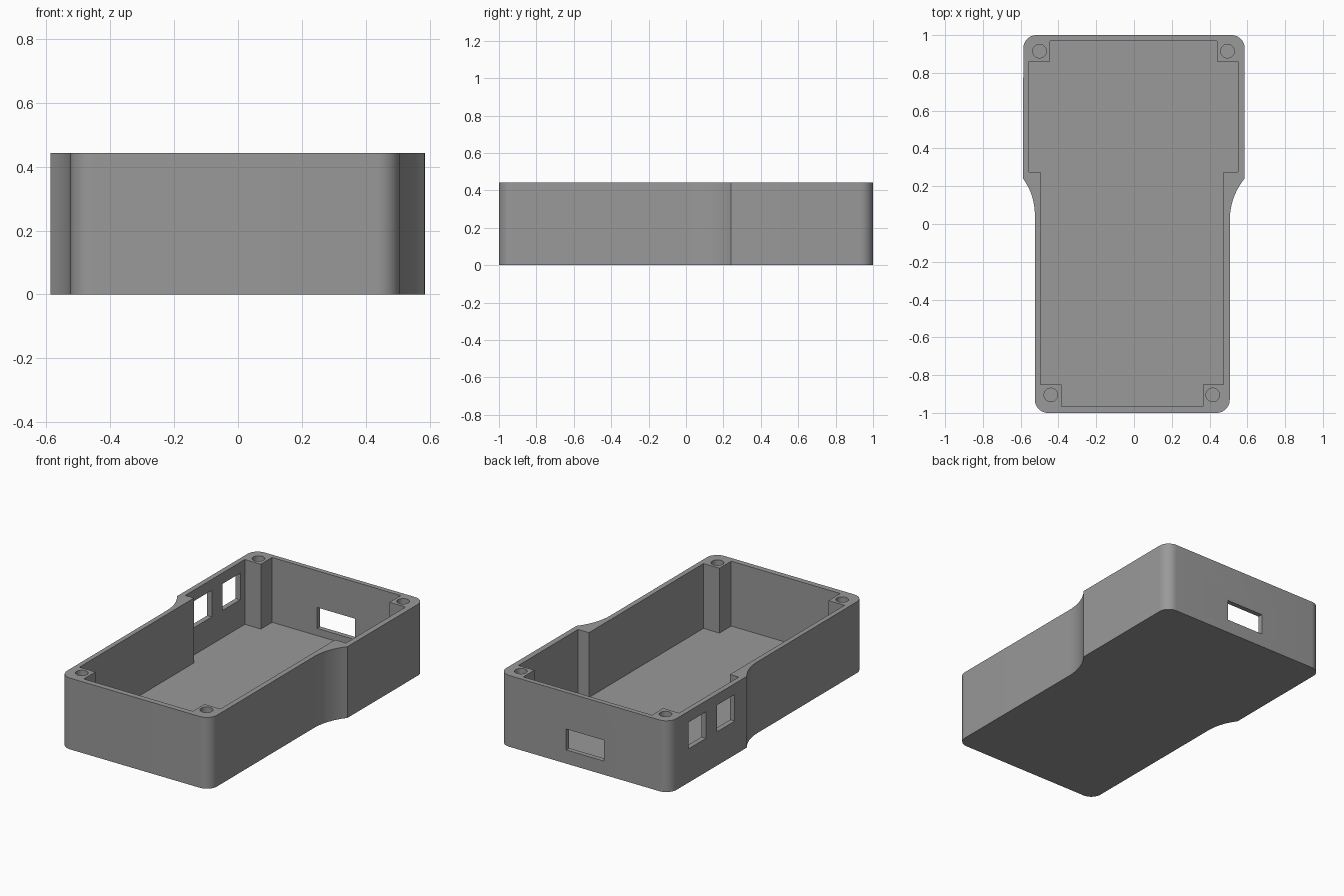
import bpy, bmesh, math

if "Cube" in bpy.data.objects:
    bpy.data.objects.remove(bpy.data.objects["Cube"])

TOP, FLOOR = 0.443, 0.04

grey = bpy.data.materials.new("mid_grey")
grey.diffuse_color = (0.32, 0.32, 0.32, 1)
grey.use_nodes = True
grey.node_tree.nodes["Principled BSDF"].inputs["Base Color"].default_value = grey.diffuse_color


def arc(cx, cy, r, a0, a1, n=12):
    """Points along a circular arc, angles in degrees."""
    return [(cx + r * math.cos(math.radians(a0 + (a1 - a0) * i / n)),
             cy + r * math.sin(math.radians(a0 + (a1 - a0) * i / n)))
            for i in range(n + 1)]


def prism(name, outline, z0, z1):
    """Extrude a closed plan outline (counter-clockwise) from z0 to z1."""
    bm = bmesh.new()
    face = bm.faces.new([bm.verts.new((x, y, z0)) for x, y in outline])
    ext = bmesh.ops.extrude_face_region(bm, geom=[face], use_keep_orig=True)
    for v in ext["geom"]:
        if isinstance(v, bmesh.types.BMVert):
            v.co.z = z1
    bmesh.ops.recalc_face_normals(bm, faces=bm.faces)
    mesh = bpy.data.meshes.new(name)
    bm.to_mesh(mesh)
    bm.free()
    mesh.materials.append(grey)
    ob = bpy.data.objects.new(name, mesh)
    bpy.context.collection.objects.link(ob)
    return ob


def box(name, x0, x1, y0, y1, z0, z1):
    return prism(name, [(x0, y0), (x1, y0), (x1, y1), (x0, y1)], z0, z1)


# Outer shell: wide head, narrow grip, concave waist on each side
R = 0.07
outline = (
    arc(-0.525 + R, -1 + R, R, 180, 270)
    + arc(0.507 - R, -1 + R, R, 270, 360)
    + arc(0.857, 0.02, 0.35, 180, 141.05)
    + arc(0.586 - R, 1 - R, R, 0, 90)
    + arc(-0.586 + R, 1 - R, R, 90, 180)
    + arc(-0.845, 0.05, 0.32, 36.4, 0)
)
case = prism("case_shell", outline, 0, TOP)

# Cavity, leaving a screw post in each corner
cavity = [
    (-0.385, -0.965), (0.365, -0.965), (0.365, -0.85), (0.475, -0.85),
    (0.475, 0.275), (0.55, 0.275), (0.55, 0.86), (0.44, 0.86),
    (0.44, 0.97), (-0.445, 0.97), (-0.445, 0.86), (-0.555, 0.86),
    (-0.555, 0.275), (-0.495, 0.275), (-0.495, -0.85), (-0.385, -0.85),
]
cutters = [prism("cavity_cutter", cavity, FLOOR, 0.6)]

# Blind screw holes in the posts
for x, y in [(-0.5, 0.915), (0.495, 0.915), (-0.44, -0.905), (0.417, -0.905)]:
    cutters.append(prism("screw_hole_cutter", arc(x, y, 0.036, 0, 360, 32)[:-1], 0.24, 0.6))

# Port opening in the back wall, two square openings in the left wall
cutters.append(box("back_port_cutter", -0.135, 0.124, 0.9, 1.1, 0.085, 0.215))
for y0, y1 in [(0.64, 0.815), (0.36, 0.535)]:
    cutters.append(box("side_port_cutter", -0.7, -0.5, y0, y1, 0.21, 0.375))

# Cut everything out of the shell, then discard the cutters
bpy.context.view_layer.objects.active = case
case.select_set(True)
for c in cutters:
    mod = case.modifiers.new("cut", "BOOLEAN")
    mod.operation = "DIFFERENCE"
    mod.solver = "EXACT"
    mod.object = c
    bpy.ops.object.modifier_apply(modifier=mod.name)
    bpy.data.objects.remove(c, do_unlink=True)

bpy.ops.object.shade_smooth_by_angle(angle=math.radians(30))
